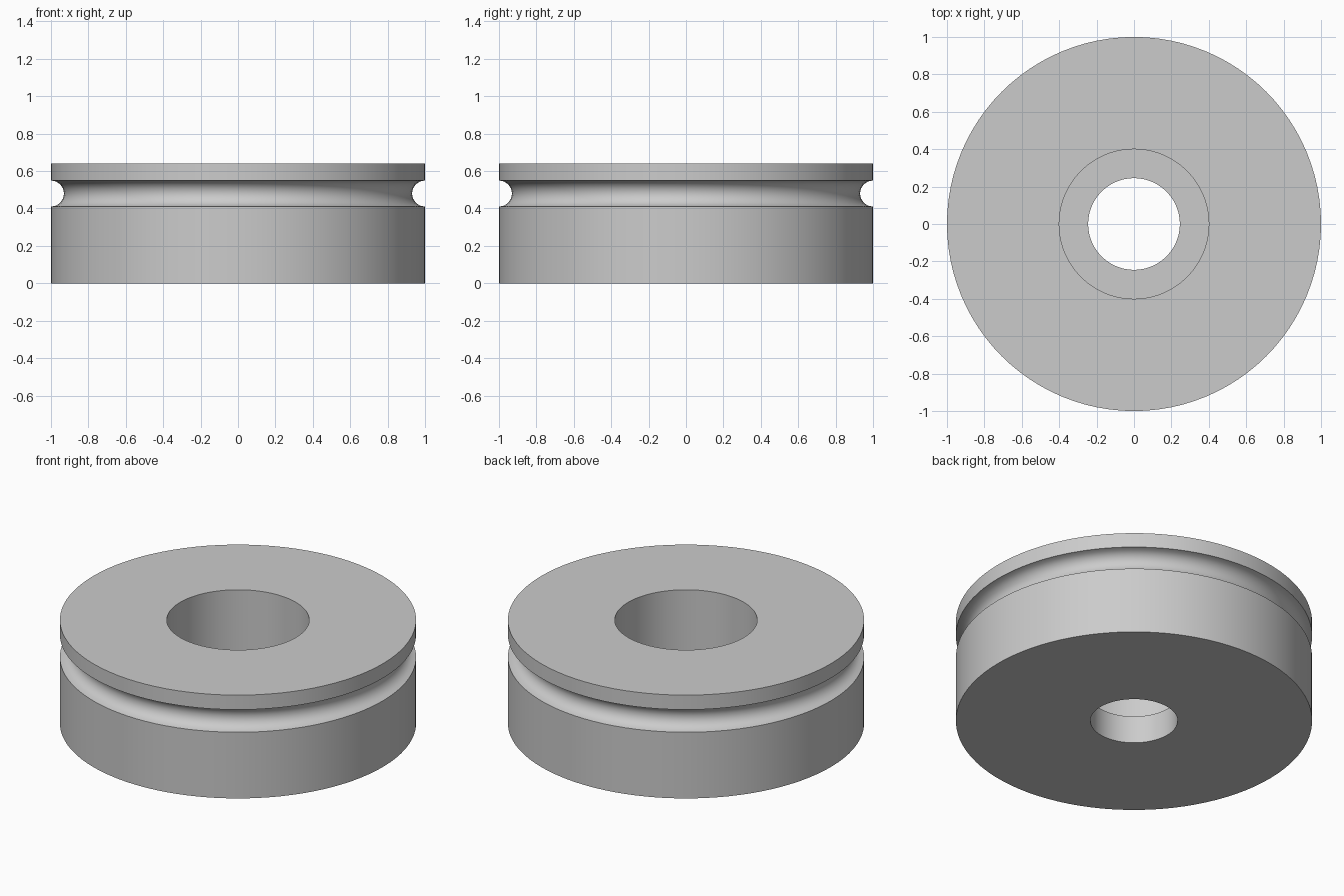
import bpy, bmesh, math

cube = bpy.data.objects.get("Cube")
if cube:
    bpy.data.objects.remove(cube, do_unlink=True)

SEGMENTS = 96

# Single grey finish
grey = bpy.data.materials.new("light_grey")
grey.use_nodes = True
colour = (0.6, 0.6, 0.6, 1)
grey.diffuse_color = colour
grey.node_tree.nodes["Principled BSDF"].inputs["Base Color"].default_value = colour

# Half-round groove in the rim, from its lower lip to its upper lip
groove_radius, groove_z, steps = 0.07, 0.48, 8
groove = []
for i in range(steps + 1):
    a = math.pi * i / steps
    groove.append((1 - groove_radius * math.sin(a), groove_z - groove_radius * math.cos(a)))

# Closed section (radius, height): rim, groove, top, counterbore, narrow hole
bore = [(0.4, 0.64), (0.4, 0.17), (0.245, 0.17), (0.245, 0)]
profile = [(1, 0)] + groove + [(1, 0.64)] + bore

# Lathe the section around z
bm = bmesh.new()
rings = []
for s in range(SEGMENTS):
    t = math.tau * s / SEGMENTS
    rings.append([bm.verts.new((r * math.cos(t), r * math.sin(t), z)) for r, z in profile])
n = len(profile)
for s in range(SEGMENTS):
    a, b = rings[s], rings[(s + 1) % SEGMENTS]
    for i in range(n):
        j = (i + 1) % n
        bm.faces.new((a[i], b[i], b[j], a[j]))
bmesh.ops.recalc_face_normals(bm, faces=bm.faces)

mesh = bpy.data.meshes.new("grooved_wheel")
bm.to_mesh(mesh)
bm.free()
mesh.materials.append(grey)
wheel = bpy.data.objects.new("grooved_wheel", mesh)
bpy.context.collection.objects.link(wheel)

# Smooth round walls, crisp rims
bpy.ops.object.select_all(action="DESELECT")
wheel.select_set(True)
bpy.context.view_layer.objects.active = wheel
bpy.ops.object.shade_smooth_by_angle(angle=math.radians(30))
